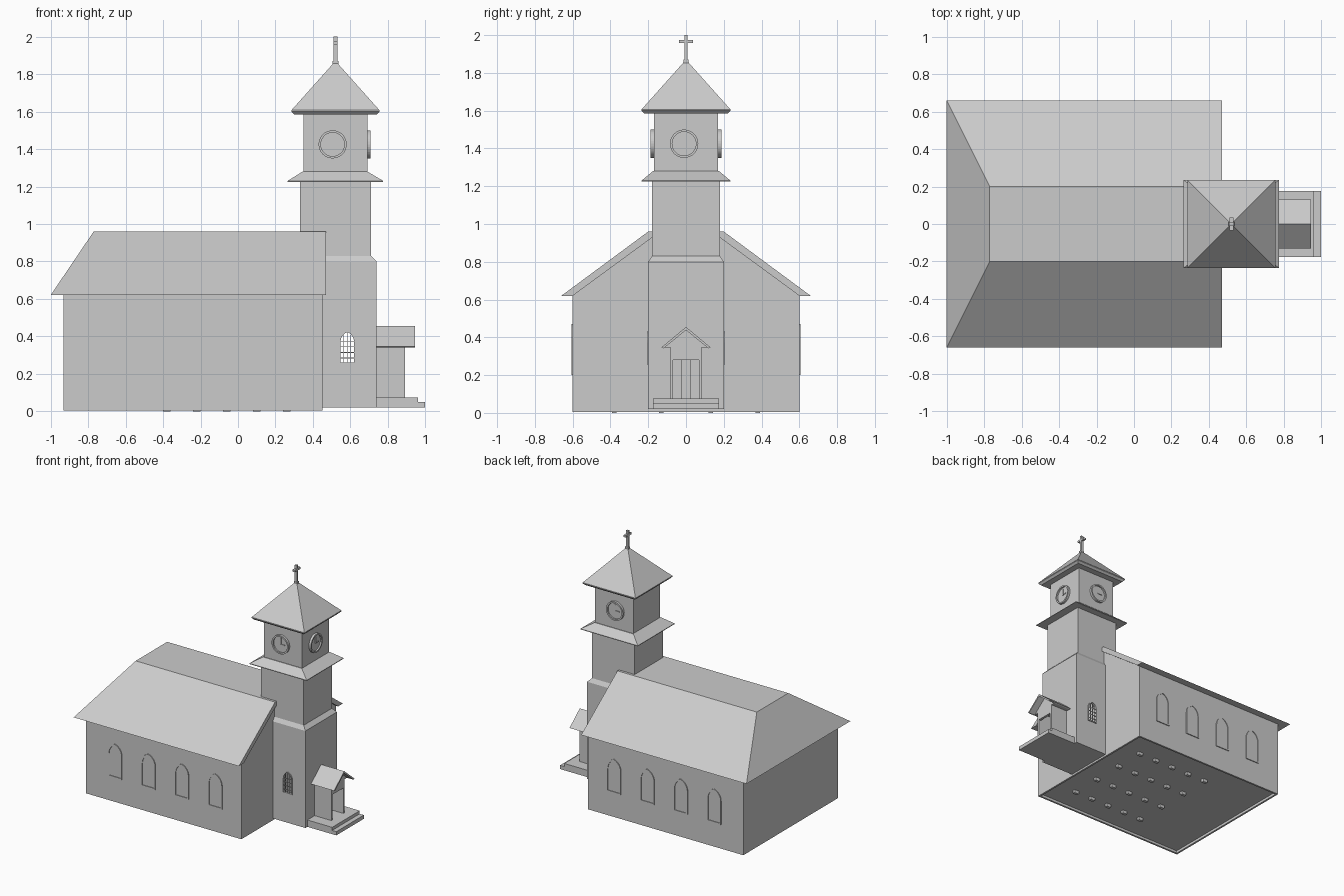
import bpy, bmesh, math
from mathutils import Matrix, Vector

if "Cube" in bpy.data.objects:
    bpy.data.objects.remove(bpy.data.objects["Cube"])


def finish(name, bm):
    bmesh.ops.recalc_face_normals(bm, faces=bm.faces)
    me = bpy.data.meshes.new(name)
    bm.to_mesh(me)
    bm.free()
    ob = bpy.data.objects.new(name, me)
    bpy.context.collection.objects.link(ob)
    return ob


def hull(name, pts):
    bm = bmesh.new()
    for p in pts:
        bm.verts.new(p)
    bmesh.ops.convex_hull(bm, input=bm.verts)
    bmesh.ops.dissolve_limit(bm, angle_limit=0.01, verts=bm.verts, edges=bm.edges)
    return finish(name, bm)


def rect(x0, x1, y, z):
    return [(x, s * y, z) for x in (x0, x1) for s in (-1, 1)]


def box(name, x0, x1, y0, y1, z0, z1):
    return hull(name, [(x, y, z) for x in (x0, x1) for y in (y0, y1) for z in (z0, z1)])


# wall-mounted frame: local x right, z up, local -y points out of the wall
def wall(x, y, z, deg):
    return Matrix.Translation((x, y, z)) @ Matrix.Rotation(math.radians(deg), 4, 'Z')


def prism(name, pts, depth, m, start=0):
    bm = bmesh.new()
    f = bm.faces.new([bm.verts.new(m @ Vector((x, -start, z))) for x, z in pts])
    r = bmesh.ops.extrude_face_region(bm, geom=[f])
    d = m.to_3x3() @ Vector((0, start - depth, 0))
    bmesh.ops.translate(bm, vec=d, verts=[v for v in r['geom'] if isinstance(v, bmesh.types.BMVert)])
    return finish(name, bm)


def ring(name, outer, inner, depth, m):
    bm = bmesh.new()
    loops = [[bm.verts.new(m @ Vector((x, y, z))) for x, z in pts]
             for pts, y in ((outer, 0), (outer, -depth), (inner, -depth), (inner, 0))]
    n = len(outer)
    for a in range(4):
        la, lb = loops[a], loops[(a + 1) % 4]
        for i in range(n):
            j = (i + 1) % n
            bm.faces.new((la[i], la[j], lb[j], lb[i]))
    return finish(name, bm)


def arch(w, h, inset=0):
    rise = 1.34 * w
    t_end = math.acos(0.4 / 1.4)
    right = [(w * (-0.4 + 1.4 * math.cos(t_end * i / 6)),
              h - rise + 1.4 * w * math.sin(t_end * i / 6)) for i in range(6)]
    pts = [(-w, 0), (w, 0)] + right + [(0, h)] + [(-x, z) for x, z in reversed(right)]
    k = (w - inset) / w
    return [(x * k, h / 2 + (z - h / 2) * (h - 2 * inset) / h) for x, z in pts]


def circle(r, n=32):
    return [(r * math.cos(2 * math.pi * i / n), r * math.sin(2 * math.pi * i / n)) for i in range(n)]


def cut(ob, cutter):
    cutter.hide_render = True
    mod = ob.modifiers.new("cut", 'BOOLEAN')
    mod.operation = 'DIFFERENCE'
    mod.object = cutter
    bpy.context.view_layer.objects.active = ob
    bpy.ops.object.modifier_apply(modifier=mod.name)
    bpy.data.objects.remove(cutter)


# nave body with a recessed floor
box("nave_walls", -0.93, 0.45, -0.6, 0.6, 0.025, 0.62)
for s in (-1, 1):
    box("nave_footing_side", -0.93, 0.45, s * 0.6, s * 0.585, 0.005, 0.025)
for x in (-0.93, 0.435):
    box("nave_footing_end", x, x + 0.015, -0.585, 0.585, 0.005, 0.025)
for i in range(5):
    for y in (-0.38, -0.13, 0.13, 0.38):
        x = -0.4 + 0.16 * i
        box("pew_foot", x, x + 0.04, y - 0.012, y + 0.012, 0, 0.03)

# hipped roof with the projecting gable edge
hull("nave_roof", rect(-1, 0.45, 0.66, 0.62) + rect(-0.77, 0.45, 0.2, 0.96))
for s in (-1, 1):
    edge = [(0.66, 0.62), (0.2, 0.96), (0.17, 0.96), (0.17, 0.935), (0.6, 0.62)]
    prism("gable_edge", [(s * y, z) for y, z in edge], 0.02, wall(0.45, 0, 0, 90))

# nave windows
for s, deg in ((-1, 0), (1, 180)):
    for i in range(4):
        m = wall(-0.672 + 0.297 * i, s * 0.6, 0.2, deg)
        ring("nave_window_frame", arch(0.062, 0.27), arch(0.062, 0.27, 0.01), 0.007, m)
        prism("nave_window_pane", arch(0.062, 0.27, 0.008), 0.002, m)

# tower: hollow lower stage with doorway and see-through windows
low = box("tower_lower", 0.44, 0.74, -0.2, 0.2, 0.02, 0.8)
cut(low, box("tower_room", 0.47, 0.72, -0.18, 0.18, 0.06, 0.76))
cut(low, box("door_hole", 0.7, 0.8, -0.07, 0.07, 0.075, 0.28))
cut(low, prism("window_hole", arch(0.043, 0.175, 0.004), 0.6, wall(0.583, 0.3, 0.255, 0)))
hull("tower_setback", rect(0.44, 0.74, 0.2, 0.8) + rect(0.44, 0.71, 0.18, 0.83))
box("tower_upper", 0.33, 0.71, -0.18, 0.18, 0.82, 1.23)
for s, deg in ((-1, 0), (1, 180)):
    m = wall(0.583, s * 0.2, 0.255, deg)
    ring("tower_window_frame", arch(0.043, 0.175), arch(0.043, 0.175, 0.007), 0.007, m)
    for x, top in ((-0.019, 0.153), (0, 0.17), (0.019, 0.153)):
        prism("window_mullion", [(x - .002, .005), (x + .002, .005), (x + .002, top), (x - .002, top)], 0.004, m)
    for k in range(1, 5):
        z = 0.03 * k
        prism("window_bar", [(-.038, z - .002), (.038, z - .002), (.038, z + .002), (-.038, z + .002)], 0.004, m)

# skirt roof, belfry and spire
hull("tower_skirt", rect(0.265, 0.775, 0.235, 1.225) + rect(0.265, 0.775, 0.235, 1.23)
     + rect(0.345, 0.69, 0.175, 1.28))
box("belfry", 0.35, 0.69, -0.17, 0.17, 1.27, 1.6)
hull("spire", rect(0.3, 0.74, 0.22, 1.585) + rect(0.285, 0.755, 0.235, 1.6)
     + rect(0.285, 0.755, 0.235, 1.607) + [(0.52, 0, 1.87)])

# cross
box("cross_base", 0.505, 0.535, -0.012, 0.012, 1.84, 1.87)
box("cross_post", 0.51, 0.53, -0.008, 0.008, 1.85, 2.0)
box("cross_arm", 0.51, 0.53, -0.036, 0.036, 1.957, 1.973)

# three clocks
for x, y, deg in ((0.505, -0.17, 0), (0.69, -0.01, 90), (0.505, 0.17, 180)):
    m = wall(x, y, 1.425, deg)
    ring("clock_rim", circle(0.075), circle(0.063), 0.018, m)
    prism("clock_face", circle(0.068), 0.006, m)
    prism("clock_minute_hand", [(-.003, -.005), (.003, -.005), (.003, .05), (-.003, .05)], 0.011, m, 0.005)
    prism("clock_hour_hand", [(-.005, -.003), (.035, -.003), (.035, .003), (-.005, .003)], 0.012, m, 0.005)

# porch: steps, side walls, lintel and gabled roof
box("porch_floor", 0.74, 0.96, -0.175, 0.175, 0.045, 0.075)
box("porch_step", 0.74, 0.997, -0.175, 0.175, 0.02, 0.05)
for s in (-1, 1):
    box("porch_side_wall", 0.74, 0.89, s * 0.068, s * 0.083, 0.07, 0.36)
    prism("porch_roof_slope", [(0, 0.455), (s * 0.13, 0.347), (s * 0.118, 0.342), (0, 0.438)],
          0.205, wall(0.74, 0, 0, 90))
    # open door leaf with two panels
    y0, y1 = sorted((s * 0.07, s * 0.025))
    box("door_leaf", 0.722, 0.735, y0, y1, 0.075, 0.28)
    for z in (0.095, 0.19):
        box("door_panel", 0.735, 0.739, y0 + 0.01, y1 - 0.01, z, z + 0.07)
box("porch_lintel", 0.87, 0.89, -0.07, 0.07, 0.28, 0.345)
prism("porch_gable", [(-0.122, 0.345), (0.122, 0.345), (0, 0.445)], 0.15, wall(0.74, 0, 0, 90))
